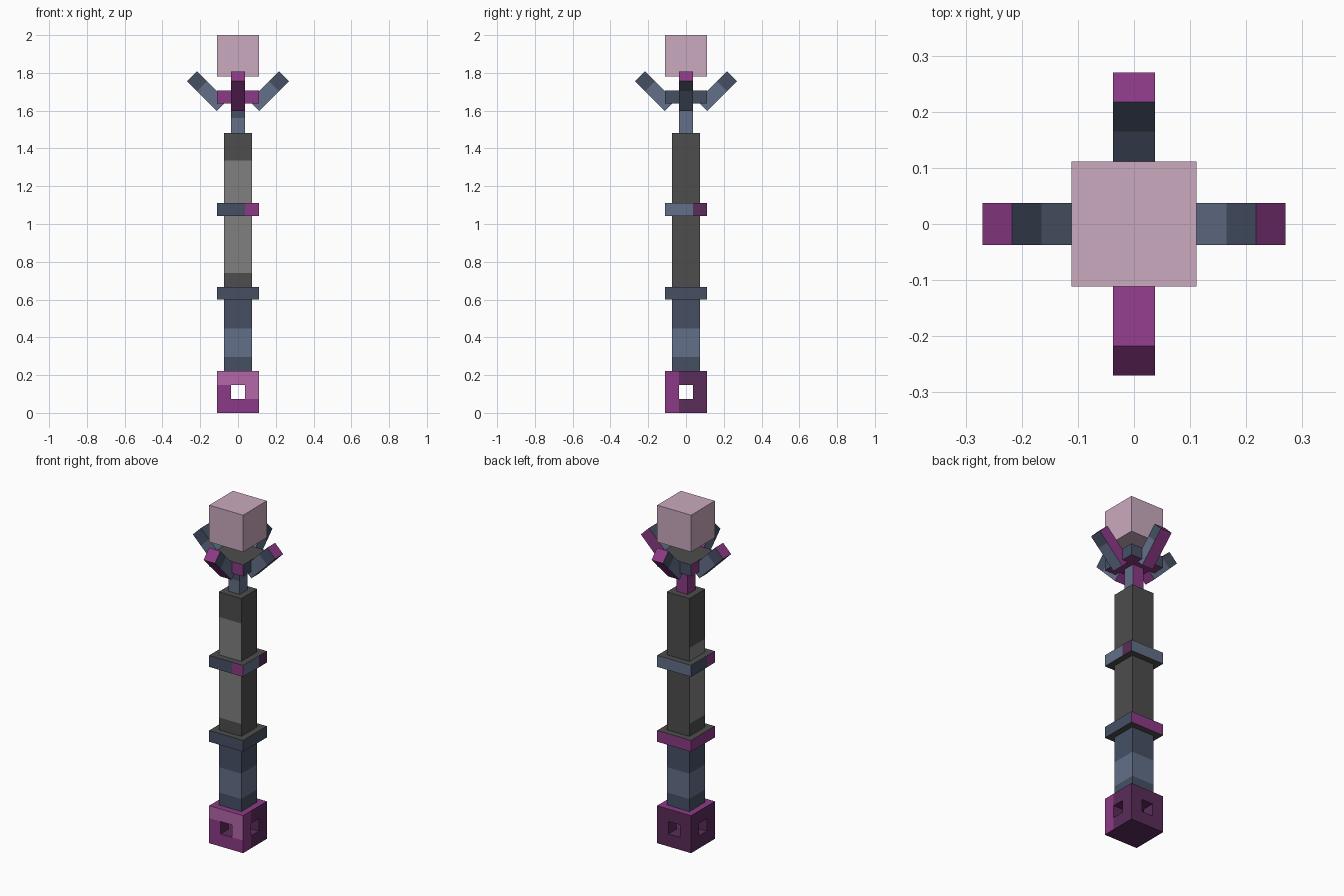
import bpy, bmesh, math
from mathutils import Matrix, Vector

if "Cube" in bpy.data.objects:
    bpy.data.objects.remove(bpy.data.objects["Cube"])

# Palette of flat colours (sRGB hex turned into linear values)
PALETTE = {
    "light_grey": "808080", "dark_grey": "4D4D4D",
    "light_slate": "637089", "dark_slate": "465064",
    "purple": "8C3A86", "dark_purple": "5B2C5A",
    "orchid": "B467A8", "pale_pink": "CAAABF",
}
NAMES = list(PALETTE)
MATS = []
for n in NAMES:
    rgb = [int(PALETTE[n][i:i + 2], 16) / 255 for i in (0, 2, 4)]
    m = bpy.data.materials.new(n)
    m.diffuse_color = [((c + 0.055) / 1.055) ** 2.4 for c in rgb] + [1]
    m.use_nodes = True
    m.node_tree.nodes["Principled BSDF"].inputs["Base Color"].default_value = m.diffuse_color
    MATS.append(m)

U = 0.037   # one block unit


def blocks(name, xs, ys, zs, rule, skip=lambda i, j, k: False, matrix=None):
    """Box cut along xs, ys, zs; rule(side, centre) names each face's colour."""
    cuts = (xs, ys, zs)
    size = [len(c) - 1 for c in cuts]
    bm = bmesh.new()
    verts = {}

    def solid(c):
        return all(0 <= c[a] < size[a] for a in range(3)) and not skip(*c)

    def vert(c):
        if c not in verts:
            verts[c] = bm.verts.new([cuts[a][c[a]] for a in range(3)])
        return verts[c]

    for i in range(size[0]):
        for j in range(size[1]):
            for k in range(size[2]):
                cell = (i, j, k)
                if not solid(cell):
                    continue
                for a in range(3):
                    for s in (0, 1):
                        nb = list(cell)
                        nb[a] += 2 * s - 1
                        if solid(nb):
                            continue
                        ring = []
                        for d, e in ((0, 0), (1, 0), (1, 1), (0, 1)):
                            c = list(cell)
                            c[a] += s
                            c[(a + 1) % 3] += d
                            c[(a + 2) % 3] += e
                            ring.append(vert(tuple(c)))
                        f = bm.faces.new(ring if s else ring[::-1])
                        side = "-+"[s] + "xyz"[a]
                        f.material_index = NAMES.index(
                            rule(side, f.calc_center_median()))
    if matrix:
        bm.transform(matrix)
    me = bpy.data.meshes.new(name)
    bm.to_mesh(me)
    bm.free()
    for m in MATS:
        me.materials.append(m)
    ob = bpy.data.objects.new(name, me)
    bpy.context.collection.objects.link(ob)
    return ob


W3 = (-3 * U, -U, U, 3 * U)   # wide part in thirds
W2 = (-2 * U, 2 * U)          # shaft width
W1 = (-U, U)                  # neck width


# Pommel block pierced by two crossing tunnels
def pommel_rule(side, c):
    if max(abs(c.x), abs(c.y)) < 2.9 * U and 0.01 < c.z < 0.21:
        return "dark_purple"
    if side == "+z":
        return "purple"
    if side == "-y":
        return "orchid" if c.z > 4 * U or (c.x > U and c.z > 2 * U) else "purple"
    if side == "+x" and c.y < -U:
        return "purple"
    return "dark_purple"


blocks("pommel", W3, W3, (0, 2 * U, 4 * U, 6 * U), pommel_rule,
       lambda i, j, k: k == 1 and (i == 1 or j == 1))

# Grip with a lighter band
blocks("grip", W2, W2, (0.222, 0.297, 0.446, 0.60),
       lambda s, c: "light_slate" if 0.3 < c.z < 0.44 else "dark_slate")


# Shaft, lighter on the front and on the lower left
def shaft_rule(side, c):
    if side == "-y" and 0.74 < c.z < 1.33:
        return "light_grey"
    if side == "-x" and 0.74 < c.z < 1.19:
        return "light_grey"
    return "dark_grey"


blocks("shaft", W2, W2, (0.665, 0.74, 1.19, 1.335, 1.483), shaft_rule)


# Collars around the shaft
def lower_collar_rule(side, c):
    if side[1] == "z":
        return "dark_grey"
    return "purple" if side in ("+y", "-x") else "dark_slate"


def middle_collar_rule(side, c):
    if side[1] == "z":
        return "dark_grey"
    if side == "-y":
        return "purple" if c.x > U else "dark_slate"
    if side == "+x":
        return "dark_purple" if c.y > U else "light_slate"
    if side == "-x":
        return "purple" if c.y < -U else "dark_slate"
    return "light_slate"


blocks("lower_collar", W3, W3, (0.60, 0.667), lower_collar_rule)
blocks("middle_collar", W3, W3, (1.043, 1.111), middle_collar_rule)


# Neck below the claw
def neck_rule(side, c):
    if side in ("+y", "-x"):
        return "purple"
    return "dark_slate" if side == "-y" and c.z > 1.56 else "light_slate"


blocks("neck", W1, W1, (1.483, 1.56, 1.64), neck_rule)

# Claw plate
PLATE = {"-y": "purple", "-x": "purple", "+x": "dark_slate",
         "+y": "dark_slate", "+z": "dark_grey", "-z": "purple"}
blocks("claw_plate", W3[::3], W3[::3], (1.637, 1.706), lambda s, c: PLATE[s])

# Four slanted prongs, each with its own purple sides
PRONGS = (("right", ("+y",)), ("back", ("-z",)),
          ("left", ()), ("front", ("-z", "+z")))
for n, (where, purple_sides) in enumerate(PRONGS):
    def prong_rule(side, c, extra=purple_sides):
        if side[1] == "x" or side in extra:
            return "purple"
        return "dark_slate" if c.x > 4 * U else "light_slate"

    place = (Matrix.Rotation(n * math.pi / 2, 4, "Z")
             @ Matrix.Translation(Vector((0.0865, 0, 1.625)))
             @ Matrix.Rotation(-math.pi / 4, 4, "Y"))
    blocks(where + "_prong", (0, 4 * U, 6 * U), W1, W1, prong_rule, matrix=place)

# Floating gem
blocks("gem", W3[::3], W3[::3], (1.782, 2.0), lambda s, c: "pale_pink")
